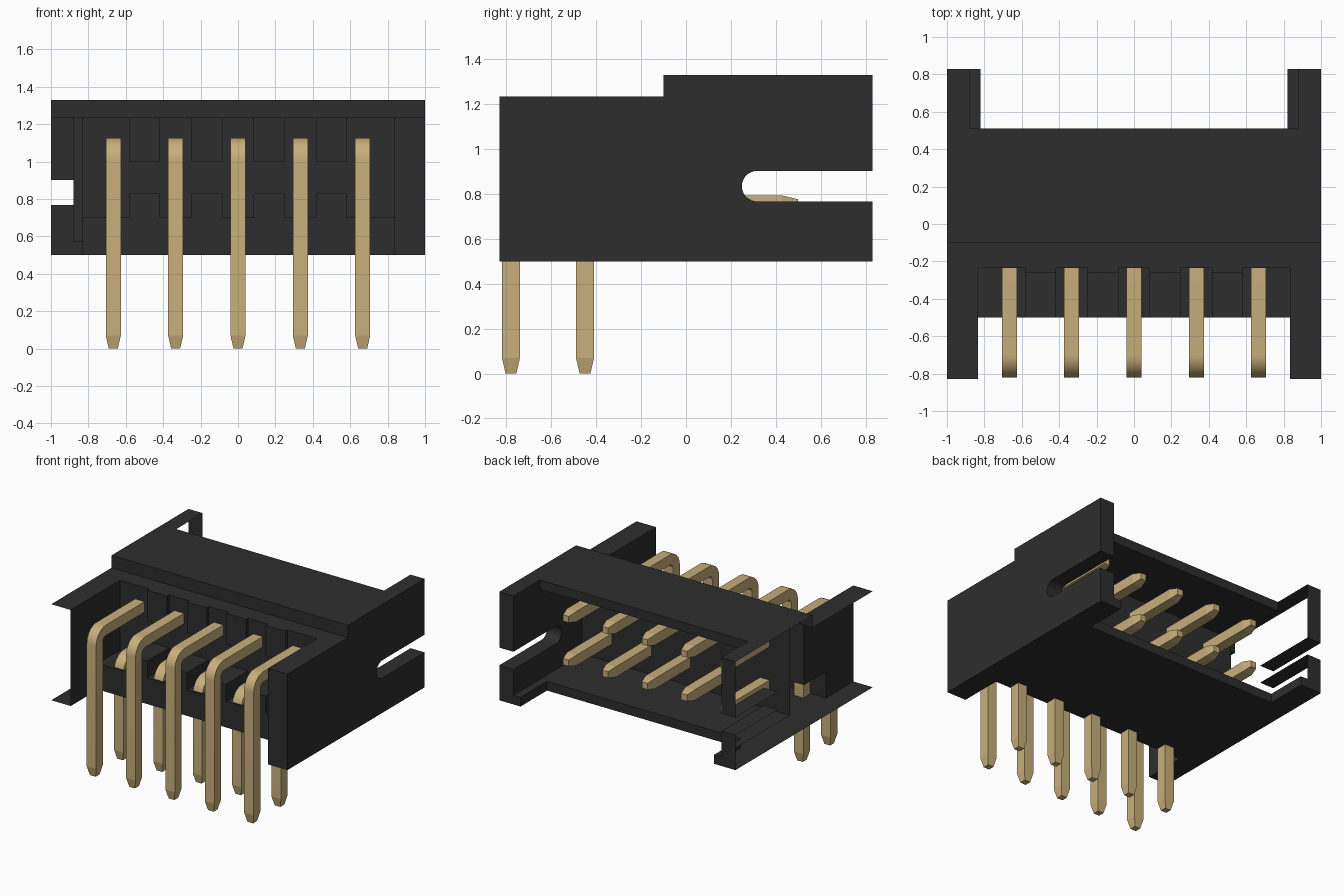
import bpy, bmesh, math

cube = bpy.data.objects.get("Cube")
if cube:
    bpy.data.objects.remove(cube, do_unlink=True)


def material(name, rgb):
    m = bpy.data.materials.new(name)
    m.use_nodes = True
    m.diffuse_color = (*rgb, 1)
    m.node_tree.nodes["Principled BSDF"].inputs["Base Color"].default_value = (*rgb, 1)
    return m


BLACK = material("black plastic", (0.027, 0.027, 0.027))
GOLD = material("gold metal", (0.58, 0.43, 0.20))


def finish(bm, name, mat):
    bmesh.ops.recalc_face_normals(bm, faces=bm.faces)
    mesh = bpy.data.meshes.new(name)
    bm.to_mesh(mesh)
    bm.free()
    mesh.materials.append(mat)
    ob = bpy.data.objects.new(name, mesh)
    bpy.context.collection.objects.link(ob)
    return ob


def prism(bm, profile, x0, x1):
    """Side profile of (y, z) points pulled along x."""
    a = [bm.verts.new((x0, y, z)) for y, z in profile]
    b = [bm.verts.new((x1, y, z)) for y, z in profile]
    bm.faces.new(a)
    bm.faces.new(b[::-1])
    for i in range(len(a)):
        j = (i + 1) % len(a)
        bm.faces.new((a[i], b[i], b[j], a[j]))


def rect(y0, y1, z0, z1):
    return [(y0, z0), (y1, z0), (y1, z1), (y0, z1)]


# Housing: stepped side profile over the full width
bm = bmesh.new()
prism(bm, [(-.83, .5), (.83, .5), (.83, 1.33), (-.1, 1.33), (-.1, 1.235), (-.83, 1.235)], -1, 1)
housing = finish(bm, "housing", BLACK)

# Round-ended side slot
SLOT_Y, SLOT_Z, SLOT_R = .317, .835, .068
slot = [(1, SLOT_Z + SLOT_R)]
for i in range(17):
    a = math.pi / 2 + math.pi * i / 16
    slot.append((SLOT_Y + SLOT_R * math.cos(a), SLOT_Z + SLOT_R * math.sin(a)))
slot.append((1, SLOT_Z - SLOT_R))

# Half width and profile of each cut
cuts = [
    (.88, rect(0, 1, .57, 1.26)),        # mating cavity
    (.88, rect(.51, 1, .8, 1.5)),        # upper rear notch
    (.82, rect(.51, 1, .4, .8)),         # lower rear notch
    (1.2, slot),                         # side slots
    (.835, rect(-1, -.5, .4, 1.5)),      # front opening
    (.835, rect(-1, -.235, .70, 1.5)),   # recess above the pin block
]
cutters = []
for half, profile in cuts:
    bm = bmesh.new()
    prism(bm, profile, -half, half)
    cutter = finish(bm, "cutter", BLACK)
    cutter.hide_render = True
    mod = housing.modifiers.new("cut", 'BOOLEAN')
    mod.operation, mod.solver, mod.object = 'DIFFERENCE', 'EXACT', cutter
    cutters.append(cutter)

bpy.context.view_layer.update()
evaluated = housing.evaluated_get(bpy.context.evaluated_depsgraph_get())
bm = bmesh.new()
bm.from_mesh(evaluated.to_mesh())
evaluated.to_mesh_clear()
housing.modifiers.clear()
for cutter in cutters:
    bpy.data.objects.remove(cutter, do_unlink=True)


# The right wall is an open shell: no outer skin, cavity skin, slot end or front end
def is_open(f):
    c, n = f.calc_center_median(), f.normal
    skin = abs(n.x) > .9 and (c.x < -.99 or abs(c.x + .88) < .01)
    front_end = n.y < -.9 and c.y < -.82 and c.x < -.8
    slot_end = abs(n.x) < .1 and -.99 < c.x < -.89 and abs(c.z - SLOT_Z) < .075 and c.y < SLOT_Y + .02
    return skin or front_end or slot_end


bm.normal_update()
bmesh.ops.delete(bm, geom=[f for f in bm.faces if is_open(f)], context='FACES')
bm.to_mesh(housing.data)
bm.free()

# Ribs between the pins, above and below
for name, profile in (("lower_ribs", rect(-.5, -.235, .70, .83)),
                      ("upper_ribs", rect(-.26, -.235, 1.0, 1.235))):
    bm = bmesh.new()
    for k in (-3, -1, 1, 3):
        prism(bm, profile, k / 6 - .083, k / 6 + .083)
    finish(bm, name, BLACK)


# Bent square pins with tapered ends
def pin_mesh(name, leg_y, bar_z, half=.04, bend=.08, tip=.07, end_y=.5):
    path = [(leg_y, 0, 0, .6), (leg_y, tip, 0, 1)]       # y, z, turn, scale
    for i in range(13):
        a = math.pi / 2 * i / 12
        path.append((leg_y + bend * (1 - math.cos(a)), bar_z - bend * (1 - math.sin(a)), a, 1))
    path += [(end_y - tip, bar_z, math.pi / 2, 1), (end_y, bar_z, math.pi / 2, .6)]
    bm = bmesh.new()
    rings = []
    for y, z, a, s in path:
        h = half * s
        rings.append([bm.verts.new((sx * h, y + sn * h * math.cos(a), z - sn * h * math.sin(a)))
                      for sx, sn in ((-1, -1), (1, -1), (1, 1), (-1, 1))])
    for r, q in zip(rings, rings[1:]):
        for i in range(4):
            j = (i + 1) % 4
            bm.faces.new((r[i], r[j], q[j], q[i]))
    bm.faces.new(rings[0])
    bm.faces.new(rings[-1])
    return finish(bm, name, GOLD)


for row, leg_y, bar_z in (("upper", -.78, 1.087), ("lower", -.45, .753)):
    first = pin_mesh(row + "_pin_1", leg_y, bar_z)
    bpy.ops.object.select_all(action='DESELECT')
    first.select_set(True)
    bpy.context.view_layer.objects.active = first
    bpy.ops.object.shade_smooth_by_angle(angle=math.radians(9))
    first.location.x = -2 / 3
    for i in range(1, 5):
        pin = first.copy()
        pin.name = f"{row}_pin_{i + 1}"
        pin.location.x = (i - 2) / 3
        bpy.context.collection.objects.link(pin)
